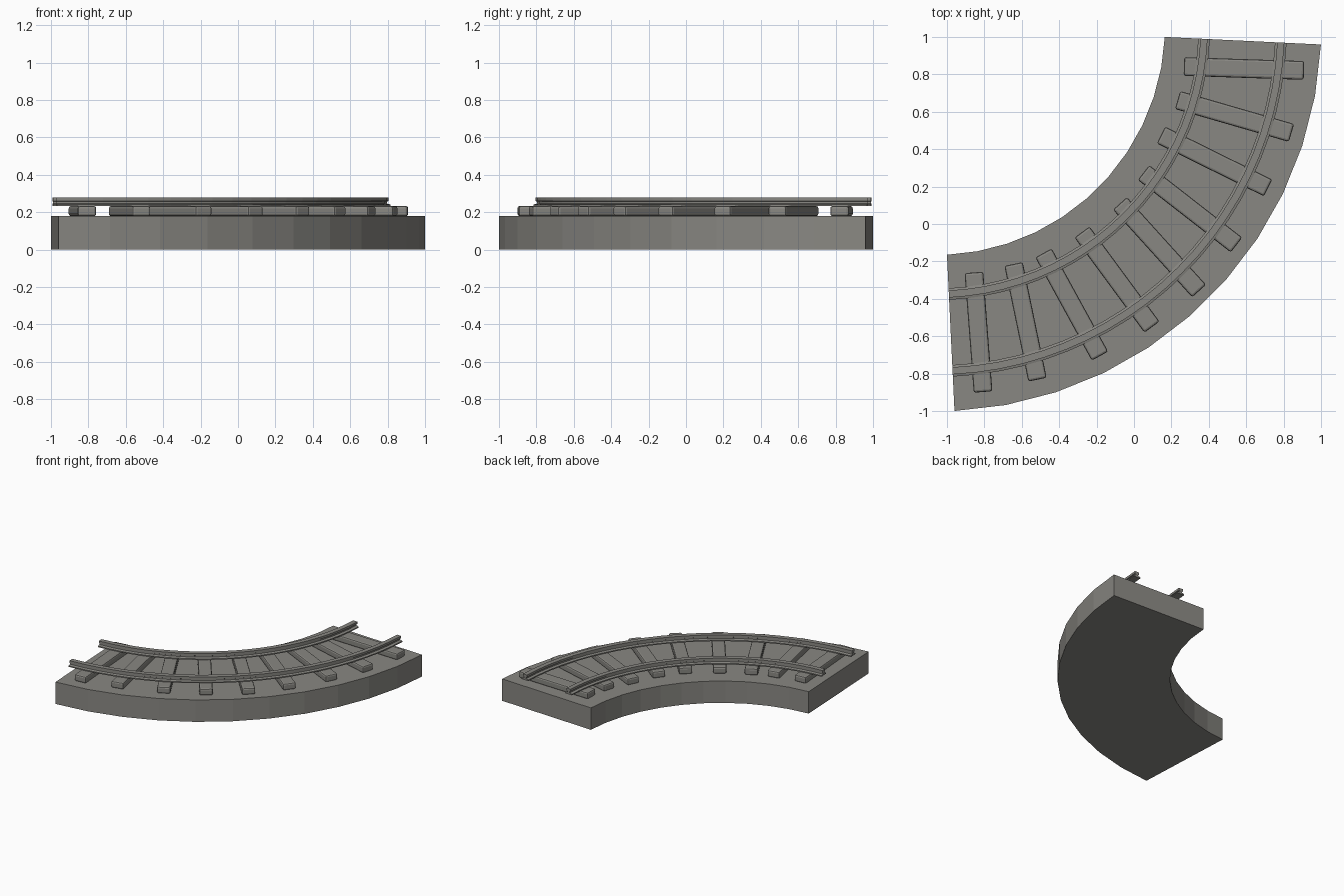
import bpy, bmesh, math
from mathutils import Vector

if "Cube" in bpy.data.objects:
    bpy.data.objects.remove(bpy.data.objects["Cube"])

CX, CY = -1.059, 1.059                      # centre of the curve
A0, A1 = math.radians(-87.24), math.radians(-2.76)

stone = bpy.data.materials.new("warm grey")
stone.diffuse_color = (0.25, 0.245, 0.225, 1)
stone.use_nodes = True
stone.node_tree.nodes["Principled BSDF"].inputs["Base Color"].default_value = stone.diffuse_color


def finish(bm, name):
    bmesh.ops.recalc_face_normals(bm, faces=bm.faces)
    mesh = bpy.data.meshes.new(name)
    bm.to_mesh(mesh)
    bm.free()
    mesh.materials.append(stone)
    ob = bpy.data.objects.new(name, mesh)
    bpy.context.collection.objects.link(ob)
    return ob


def sweep(name, profile, steps):
    """Sweep a closed (radius, z) profile along the arc and cap both ends."""
    bm = bmesh.new()
    rings = []
    for i in range(steps + 1):
        a = A0 + (A1 - A0) * i / steps
        rings.append([bm.verts.new((CX + r * math.cos(a), CY + r * math.sin(a), z))
                      for r, z in profile])
    n = len(profile)
    for p, q in zip(rings, rings[1:]):
        for k in range(n):
            bm.faces.new((p[k], p[(k + 1) % n], q[(k + 1) % n], q[k]))
    bm.faces.new(rings[0])
    bm.faces.new(rings[-1])
    return finish(bm, name)


# Curved slab
sweep("track_bed", [(1.225, 0), (2.061, 0), (2.061, 0.18), (1.225, 0.18)], 11)

# Two rails with foot, web and head
half = [(0.031, 0.232), (0.031, 0.241), (0.011, 0.246),
        (0.011, 0.256), (0.019, 0.260), (0.019, 0.278)]
for name, radius in (("inner_rail", 1.435), ("outer_rail", 1.846)):
    profile = [(radius + w, z) for w, z in half] + \
              [(radius - w, z) for w, z in reversed(half)]
    sweep(name, profile, 22)

# Sleepers: inner end and outer end of each
sleepers = [
    (0.267, 0.842, 0.909, 0.821), (0.233, 0.663, 0.842, 0.487),
    (0.144, 0.476, 0.717, 0.193), (0.051, 0.275, 0.548, -0.112),
    (-0.075, 0.110, 0.348, -0.358), (-0.278, -0.043, 0.096, -0.551),
    (-0.484, -0.155, -0.182, -0.706), (-0.644, -0.214, -0.516, -0.832),
    (-0.856, -0.259, -0.807, -0.898)]
for i, (x0, y0, x1, y1) in enumerate(sleepers):
    a, b = Vector((x0, y0, 0)), Vector((x1, y1, 0))
    bm = bmesh.new()
    bmesh.ops.create_cube(bm, size=1)
    bmesh.ops.scale(bm, vec=((b - a).length, 0.1, 0.054), verts=bm.verts)
    bmesh.ops.bevel(bm, geom=bm.edges[:], offset=0.012, segments=2,
                    profile=0.5, affect='EDGES')
    ob = finish(bm, f"sleeper_{i + 1}")
    ob.location = (a + b) / 2 + Vector((0, 0, 0.206))
    ob.rotation_euler.z = math.atan2(y1 - y0, x1 - x0)
